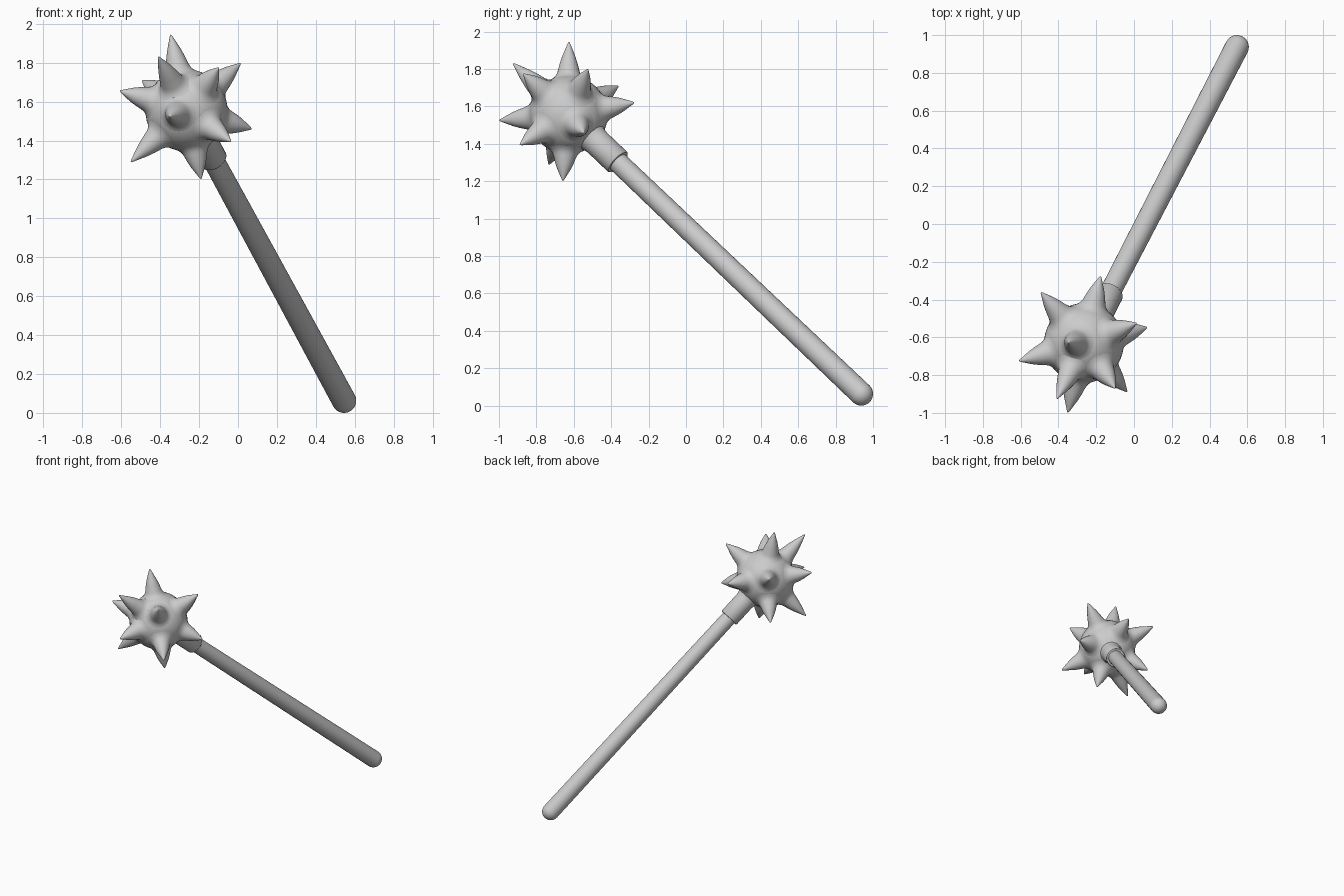
import bpy, bmesh, math
from mathutils import Vector

if "Cube" in bpy.data.objects:
    bpy.data.objects.remove(bpy.data.objects["Cube"])

HEAD = Vector((-0.265, -0.63, 1.555))
END = Vector((0.545, 0.937, 0.063))
R = 0.211


def lathe(name, profile, origin, direction, sides=32):
    """Revolve (distance, radius) points about an axis; radius 0 makes a pole."""
    bm = bmesh.new()
    rings = []
    for d, r in profile:
        if r == 0:
            rings.append([bm.verts.new((0, 0, d))])
        else:
            rings.append([bm.verts.new((r * math.cos(2 * math.pi * i / sides),
                                        r * math.sin(2 * math.pi * i / sides), d))
                          for i in range(sides)])
    for a, b in zip(rings, rings[1:]):
        for i in range(sides):
            j = (i + 1) % sides
            if len(a) == 1:
                bm.faces.new((a[0], b[j], b[i]))
            elif len(b) == 1:
                bm.faces.new((a[i], a[j], b[0]))
            else:
                bm.faces.new((a[i], a[j], b[j], b[i]))
    bmesh.ops.recalc_face_normals(bm, faces=bm.faces)
    mesh = bpy.data.meshes.new(name)
    bm.to_mesh(mesh)
    bm.free()
    ob = bpy.data.objects.new(name, mesh)
    bpy.context.collection.objects.link(ob)
    ob.location = origin
    ob.rotation_mode = 'QUATERNION'
    ob.rotation_quaternion = Vector(direction).to_track_quat('Z', 'Y')
    bpy.ops.object.select_all(action='DESELECT')
    ob.select_set(True)
    bpy.context.view_layer.objects.active = ob
    bpy.ops.object.shade_smooth_by_angle(angle=math.radians(40))
    return ob


# Round head
ball = [(-R * math.cos(math.pi * i / 24), R * math.sin(math.pi * i / 24))
        for i in range(1, 24)]
lathe("head", [(-R, 0)] + ball + [(R, 0)], HEAD, (0, 0, 1), 48)

# Tapered handle with a rounded butt
axis = END - HEAD
length = axis.length
butt = [(length + 0.063 * math.sin(t), 0.063 * math.cos(t))
        for t in [math.pi / 2 * i / 8 for i in range(8)]]
lathe("handle", [(0.19, 0), (0.19, 0.055)] + butt + [(length + 0.063, 0)], HEAD, axis)

# Collar between head and handle
lathe("collar", [(0.18, 0), (0.18, 0.088), (0.205, 0.078), (0.23, 0.074),
                 (0.388, 0.074), (0.394, 0.069), (0.394, 0)], HEAD, axis)

# Spike tips, one flared spike from the head to each
tips = [
    (-0.346, -0.626, 1.944), (-0.408, -0.925, 1.830), (-0.100, -0.870, 1.774),
    (0.013, -0.525, 1.797), (-0.608, -0.725, 1.655), (-0.492, -0.362, 1.708),
    (-0.551, -0.733, 1.290), (-0.350, -0.998, 1.525), (-0.037, -0.888, 1.395),
    (0.070, -0.548, 1.460), (-0.190, -0.658, 1.203), (-0.177, -0.277, 1.620),
    (-0.470, -0.400, 1.340),
]
for n, tip in enumerate(tips):
    v = Vector(tip) - HEAD
    L = v.length
    upper = [(0.235 + (L - 0.235) * f, r) for f, r in
             ((0, 0.059), (0.25, 0.049), (0.5, 0.036), (0.75, 0.020),
              (0.93, 0.008), (0.985, 0.004), (1, 0))]
    lathe("spike_%02d" % (n + 1),
          [(0.182, 0.104), (0.194, 0.086), (0.206, 0.073), (0.219, 0.065)] + upper,
          HEAD, v, 24)
